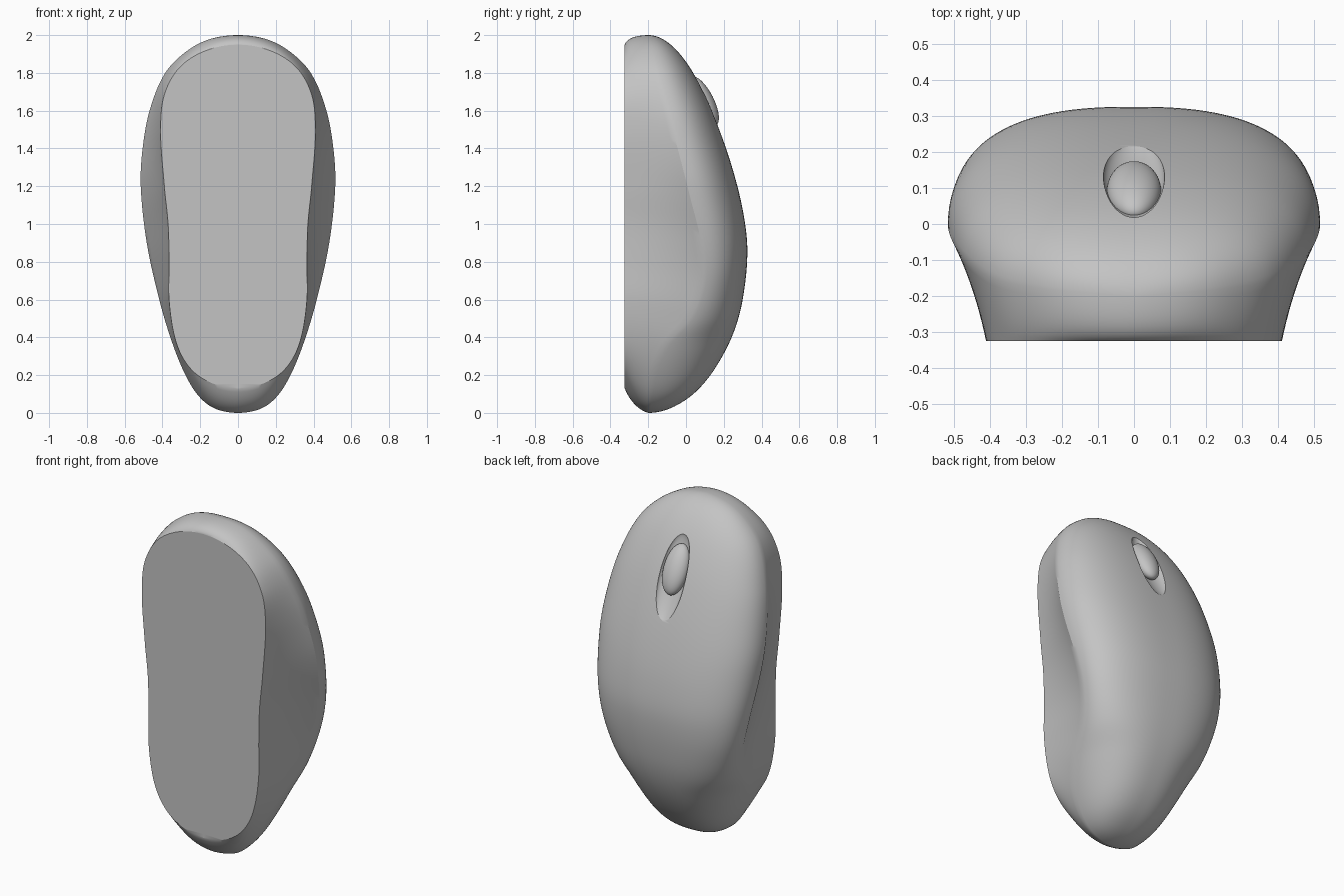
import bpy, bmesh, math
from mathutils import Matrix, Vector

if "Cube" in bpy.data.objects:
    bpy.data.objects.remove(bpy.data.objects["Cube"])

ROWS, DOME, SIDE = 96, 28, 10
FLOOR = -0.325


def curve(points, mid=1.0, half=1.0):
    """Smooth curve through (height, value) points, eased towards both ends."""
    pts = [(math.acos(max(-1, min(1, (mid - z) / half))), v) for z, v in points]
    last = len(pts) - 1

    def slope(i):
        a, b = pts[max(i - 1, 0)], pts[min(i + 1, last)]
        return (b[1] - a[1]) / (b[0] - a[0])

    def value(t):
        i = max(k for k in range(last) if pts[k][0] <= t + 1e-9)
        (t0, a), (t1, b) = pts[i], pts[i + 1]
        h = t1 - t0
        s = (t - t0) / h
        return ((2*s**3 - 3*s**2 + 1) * a + (s**3 - 2*s**2 + s) * h * slope(i)
                + (3*s**2 - 2*s**3) * b + (s**3 - s**2) * h * slope(i + 1))
    return value


# Profiles along the length of the shell
width = curve([(0, 0), (.02, .115), (.08, .2), (.2, .278), (.4, .358), (.6, .417), (.9, .483),
               (1.2, .515), (1.4, .505), (1.6, .468), (1.8, .385), (1.92, .265), (1.98, .145),
               (2, 0)])
ridge = curve([(0, -.2), (.04, -.05), (.11, .05), (.23, .15), (.42, .25), (.6, .3), (.85, .325),
               (1.05, .305), (1.28, .25), (1.57, .15), (1.78, .05), (1.92, -.05), (2, -.2)])
seam = curve([(0, -.2), (.2, -.18), (.36, -.11), (.5, .02), (.7, .09), (.9, .08),
              (1.15, .02), (1.5, -.07), (1.83, -.16), (2, -.2)])
base = curve([(.13, 0), (.19, .2), (.28, .285), (.4, .335), (.6, .365), (.8, .365), (1, .37),
              (1.2, .39), (1.5, .41), (1.7, .385), (1.86, .275), (1.95, 0)], 1.04, .91)


def section(t):
    """Half a cross-section: ridge, dome, seam, side wall, base centre."""
    w, top, y, b = width(t), ridge(t), seam(t), base(t)
    z, zb = 1 - math.cos(t), 1.04 - .91 * math.cos(t)
    pts = []
    for i in range(DOME + 1):
        a = math.pi / 2 * i / DOME
        pts.append(Vector((w * math.sin(a) ** (2 / 2.5),
                           y + (top - y) * max(0, math.cos(a)) ** (2 / 2.3), z)))
    # Side wall is rounded at the ends, most at the top, and hollow in the middle
    end, crown = math.cos(t) ** 4, max(0, -math.cos(t)) ** 4
    start, stop = pts[-1], Vector((b, FLOOR, zb))
    ctrl = stop.lerp(start, .3 + .5 * end + .15 * crown)
    ctrl.y = FLOOR + (y - FLOOR) * (.55 - .2 * end - .2 * crown)
    for i in range(1, SIDE + 1):
        s = i / SIDE
        pts.append(start * (1 - s)**2 + ctrl * 2 * s * (1 - s) + stop * s * s)
    return pts + [Vector((0, FLOOR, zb))]


def finish(obj, material, angle):
    obj.data.materials.append(material)
    bpy.ops.object.select_all(action='DESELECT')
    obj.select_set(True)
    bpy.context.view_layer.objects.active = obj
    bpy.ops.object.shade_smooth_by_angle(angle=math.radians(angle))


def add_object(name, bm):
    mesh = bpy.data.meshes.new(name)
    bm.to_mesh(mesh)
    bm.free()
    obj = bpy.data.objects.new(name, mesh)
    bpy.context.collection.objects.link(obj)
    return obj


def ellipsoid(name, centre, radii, tilt):
    bm = bmesh.new()
    bmesh.ops.create_uvsphere(bm, u_segments=48, v_segments=32, radius=1)
    bm.transform(Matrix.Translation(centre) @ Matrix.Rotation(math.radians(tilt), 4, 'X')
                 @ Matrix.Diagonal((*radii, 1)))
    return add_object(name, bm)


grey = bpy.data.materials.new("grey plastic")
grey.use_nodes = True
grey.diffuse_color = (.55, .55, .55, 1)
grey.node_tree.nodes["Principled BSDF"].inputs["Base Color"].default_value = (.55, .55, .55, 1)

# Shell: both halves skinned over the cross-sections
bm = bmesh.new()
for side in (1, -1):
    rows = [[bm.verts.new((side * p.x, p.y, p.z)) for p in section(math.pi * r / ROWS)]
            for r in range(ROWS + 1)]
    for low, high in zip(rows, rows[1:]):
        for i in range(len(low) - 1):
            bm.faces.new((low[i], low[i + 1], high[i + 1], high[i]))
bmesh.ops.remove_doubles(bm, verts=bm.verts, dist=1e-5)
bmesh.ops.dissolve_degenerate(bm, edges=bm.edges, dist=1e-6)
bmesh.ops.recalc_face_normals(bm, faces=bm.faces)
shell = add_object("shell", bm)

# Shallow slot around the wheel
cutter = ellipsoid("slot_cutter", (0, .135, 1.61), (.085, .045, .26), 25)
cutter.hide_render = True
cut = shell.modifiers.new("slot", 'BOOLEAN')
cut.operation, cut.solver, cut.object = 'DIFFERENCE', 'EXACT', cutter
bpy.context.view_layer.objects.active = shell
bpy.ops.object.modifier_apply(modifier=cut.name)
bpy.data.objects.remove(cutter)
finish(shell, grey, 28)

# Scroll wheel
wheel = ellipsoid("scroll_wheel", (0, .092, 1.65), (.075, .055, .145), 27)
finish(wheel, grey, 60)
